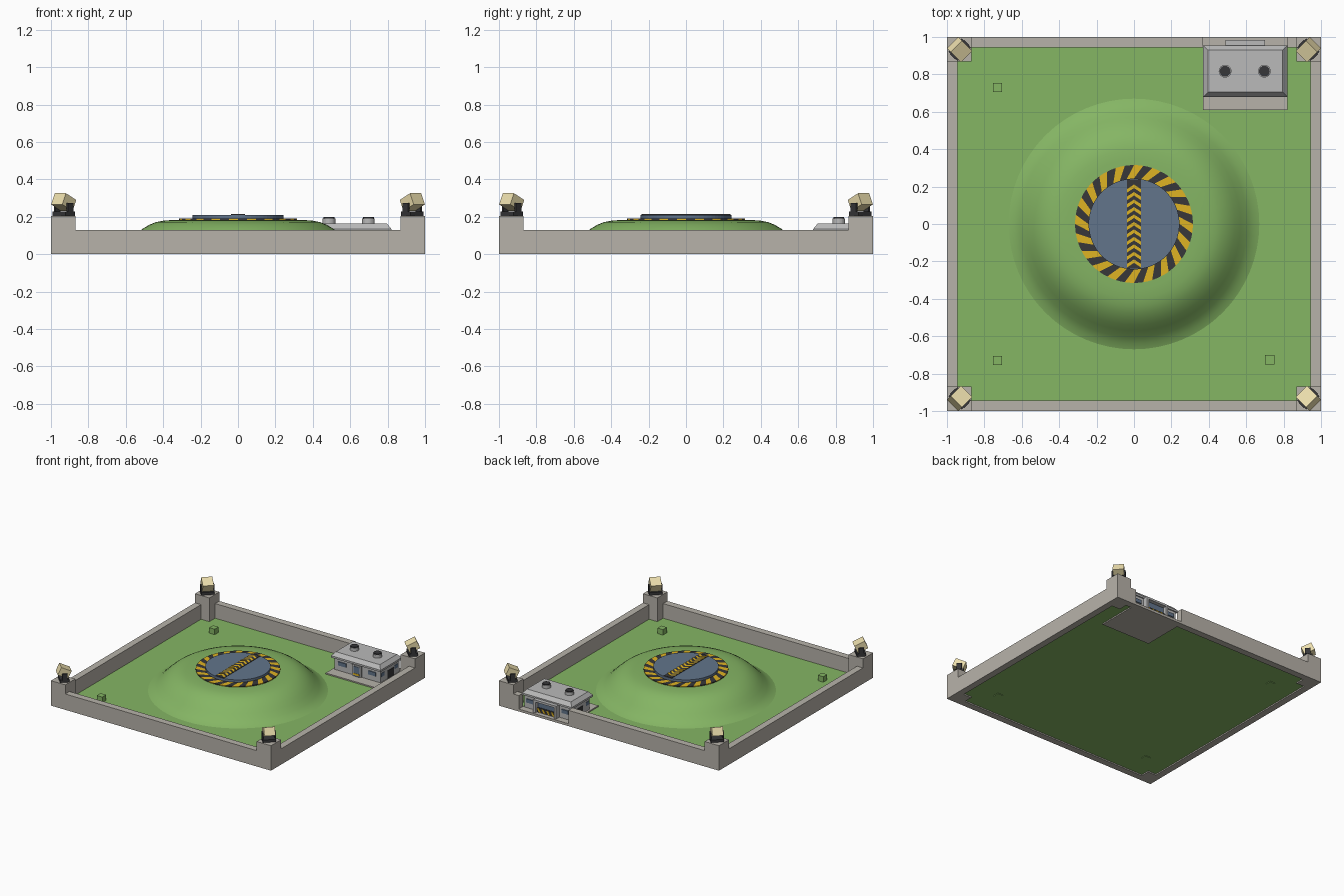
import bpy, bmesh, math
from mathutils import Matrix, Vector

if "Cube" in bpy.data.objects:
    bpy.data.objects.remove(bpy.data.objects["Cube"])


def mat(name, r, g, b):
    m = bpy.data.materials.new(name)
    m.diffuse_color = [(c / 255) ** 2.2 for c in (r, g, b)] + [1]
    m.use_nodes = True
    m.node_tree.nodes["Principled BSDF"].inputs["Base Color"].default_value = m.diffuse_color
    return m


GRASS = mat("grass", 132, 180, 100)
CONCRETE = mat("concrete", 182, 177, 168)
GREY = mat("roof_grey", 184, 184, 184)
YELLOW = mat("warning_yellow", 222, 178, 40)
DARK = mat("dark_metal", 58, 58, 60)
SLATE = mat("slate_blue", 98, 116, 138)
CREAM = mat("lamp_cream", 236, 222, 172)


def mesh_obj(name, verts, faces, *mats):
    me = bpy.data.meshes.new(name)
    me.from_pydata(verts, [], faces)
    for m in mats:
        me.materials.append(m)
    bm = bmesh.new()
    bm.from_mesh(me)
    bmesh.ops.recalc_face_normals(bm, faces=bm.faces)
    bm.to_mesh(me)
    bm.free()
    ob = bpy.data.objects.new(name, me)
    bpy.context.collection.objects.link(ob)
    return ob


def box(name, x0, x1, y0, y1, z0, z1, m, inset=0.0):
    """Box whose top can be inset to give sloping sides."""
    v = []
    for z, i in ((z0, 0), (z1, inset)):
        v += [(x0 + i, y0 + i, z), (x1 - i, y0 + i, z), (x1 - i, y1 - i, z), (x0 + i, y1 - i, z)]
    f = [(3, 2, 1, 0), (4, 5, 6, 7)] + [(k, (k + 1) % 4, 4 + (k + 1) % 4, 4 + k) for k in range(4)]
    return mesh_obj(name, v, f, m)


def prism(name, pts, z0, z1, m):
    n = len(pts)
    v = [(x, y, z) for z in (z0, z1) for x, y in pts]
    f = [tuple(range(n))[::-1], tuple(range(n, 2 * n))]
    f += [(k, (k + 1) % n, n + (k + 1) % n, n + k) for k in range(n)]
    return mesh_obj(name, v, f, m)


def disc(name, x, y, r, z0, z1, m, n=48):
    return prism(name, [(x + r * math.cos(2 * math.pi * k / n), y + r * math.sin(2 * math.pi * k / n))
                        for k in range(n)], z0, z1, m)


# Ground sheet and perimeter walls (the back wall has a gap for the building)
G = 0.01
mesh_obj("ground", [(-.97, -.97, G), (.97, -.97, G), (.97, .97, G), (-.97, .97, G)], [(0, 1, 2, 3)], GRASS)
W, H, P = 0.945, 0.13, 0.87
box("front_wall", -P, P, -1, -W, 0, H, CONCRETE)
box("left_wall", -1, -W, -P, P, 0, H, CONCRETE)
box("right_wall", W, 1, -P, P, 0, H, CONCRETE)
box("back_wall_long", -P, .37, W, 1, 0, H, CONCRETE)
box("back_wall_short", .82, P, W, 1, 0, H, CONCRETE)

# Corner posts with tilted floodlights facing the centre
for sx in (-1, 1):
    for sy in (-1, 1):
        xs, ys = sorted((sx, sx * P)), sorted((sy, sy * P))
        box("corner_post", *xs, *ys, 0, .205, CONCRETE)
        aim = math.atan2(-sy, -sx)
        place = Matrix.Translation((sx * .932, sy * .932, .205)) @ Matrix.Rotation(aim, 4, 'Z')
        parts = [box("lamp_base", -.035, .035, -.05, .05, 0, .022, DARK)]
        for s in (-1, 1):
            ya, yb = sorted((s * .043, s * .053))
            parts.append(box("lamp_bracket", -.02, .02, ya, yb, .02, .07, DARK))
        for p in parts:
            p.matrix_world = place
        tilt = Matrix.Translation((0, 0, .073)) @ Matrix.Rotation(math.radians(25), 4, 'Y')
        lamp = box("lamp_head", -.043, .043, -.042, .042, -.033, .033, CREAM)
        lamp.matrix_world = place @ tilt

# Smooth grassy mound spun from a profile
prof = [(.67, G), (.64, .022), (.605, .048), (.57, .083), (.54, .112), (.51, .136),
        (.475, .157), (.44, .171), (.40, .179), (.35, .183), (.28, .184)]
N = 64
mv = [(r * math.cos(2 * math.pi * k / N), r * math.sin(2 * math.pi * k / N), z) for r, z in prof for k in range(N)]
mf = [(i * N + k, i * N + (k + 1) % N, (i + 1) * N + (k + 1) % N, (i + 1) * N + k)
      for i in range(len(prof) - 1) for k in range(N)]
mf.append(tuple((len(prof) - 1) * N + k for k in range(N)))
mound = mesh_obj("mound", mv, mf, GRASS)
mound.data.polygons.foreach_set("use_smooth", [True] * len(mf))

# Slanted hazard-stripe ring
S, SUB = 40, 2
n = S * SUB
rv, rf = [], []
for r, z, slant in ((.315, .178, 0), (.315, .19, 0), (.24, .19, .17)):
    rv += [(r * math.cos(2 * math.pi * k / n + slant), r * math.sin(2 * math.pi * k / n + slant), z)
           for k in range(n)]
for ring in range(2):
    for k in range(n):
        a, b = ring * n + k, ring * n + (k + 1) % n
        rf.append((a, b, b + n, a + n))
hazard = mesh_obj("hazard_ring", rv, rf, DARK, YELLOW)
for i, p in enumerate(hazard.data.polygons):
    p.material_index = (i % n) // SUB % 2

# Hatch disc with a chevron strip along y
disc("hatch", 0, 0, .243, .18, .21, SLATE, 64)
box("hatch_strip", -.037, .037, -.238, .238, .205, .214, DARK)
step = .04
for k in range(11):
    y = -.232 + k * step
    t = .019
    prism("chevron", [(-.037, y), (0, y + .024), (.037, y), (.037, y + t), (0, y + .024 + t), (-.037, y + t)],
          .212, .2155, YELLOW)

# Small green marker cubes
for x, y in ((-.73, -.73), (.725, -.725), (-.73, .73)):
    box("marker_cube", x - .025, x + .025, y - .025, y + .025, .005, .055, GRASS)

# Gatehouse: foundation, body, sloped roof, vents
box("foundation", .37, .82, .61, 1, 0, .02, CONCRETE)
box("building_body", .385, .805, .70, .945, .015, .125, GREY)
box("roof_eave", .37, .82, .68, .955, .12, .135, GREY)
box("roof", .37, .82, .68, .955, .135, .165, GREY, .025)
for x in (.487, .697):
    disc("roof_vent", x, .817, .034, .16, .19, GREY, 24)
    disc("vent_cap", x, .817, .029, .188, .198, DARK, 24)

# Front door, windows and side openings
box("front_door_frame", .555, .635, .69, .71, .02, .11, GREY)
box("front_door", .568, .622, .686, .70, .02, .10, SLATE)
box("front_door_stripe", .568, .622, .684, .69, .03, .045, YELLOW)
for x in (.46, .73):
    box("front_window", x - .035, x + .035, .692, .705, .065, .095, SLATE)
for x in (.382, .802):
    box("side_shutter", x, x + .006, .79, .87, .02, .085, DARK)
    for y in (.73, .90):
        box("side_window", x, x + .006, y - .02, y + .02, .065, .095, SLATE)

# Rear gate flush with the outer wall: frame, panel and hazard bar
for x in (.49, .68):
    box("gate_pillar", x, x + .02, .94, .985, .015, .12, GREY)
box("gate_lintel", .49, .70, .94, .985, .108, .125, GREY)
box("gate_panel", .51, .68, .94, .952, .02, .11, SLATE)
box("gate_bar", .51, .68, .95, .965, .02, .055, DARK)
for k in range(4):
    x = .515 + k * .042
    q = [(x, .022), (x + .018, .022), (x + .036, .053), (x + .018, .053)]
    st = [(a, y, z) for y in (.964, .968) for a, z in q]
    mesh_obj("gate_stripe", st, [(0, 1, 2, 3), (4, 5, 6, 7)] + [(i, (i + 1) % 4, 4 + (i + 1) % 4, 4 + i)
                                                             for i in range(4)], YELLOW)
for x in (.435, .755):
    box("rear_window", x - .03, x + .03, .94, .953, .065, .095, SLATE)
